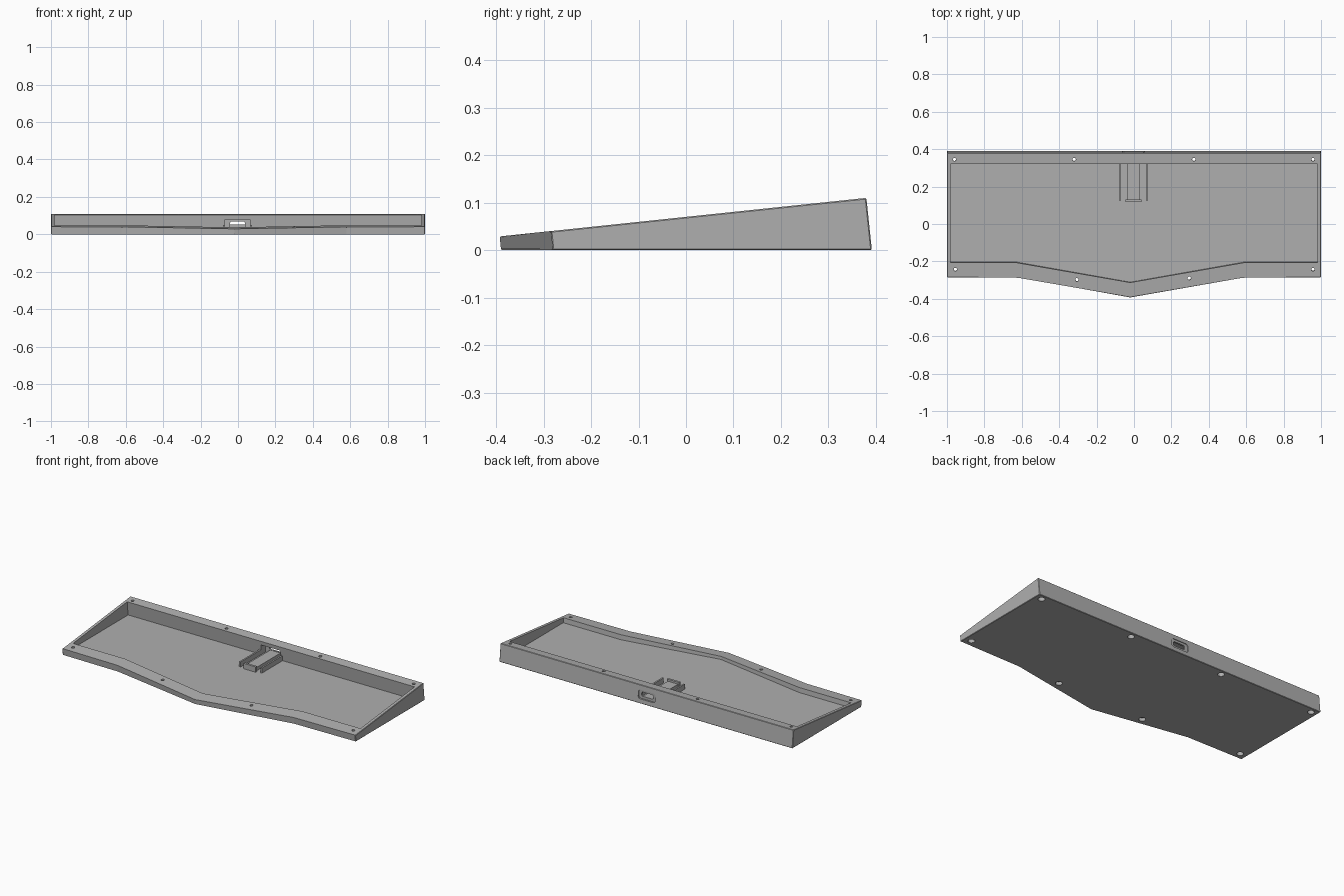
import bpy, bmesh, math
from mathutils import Vector

cube = bpy.data.objects.get("Cube")
if cube:
    bpy.data.objects.remove(cube, do_unlink=True)

TILT = math.radians(6)
NORMAL = Vector((0, -math.sin(TILT), math.cos(TILT)))
FLOOR = 0.019
MID = -0.003   # centre of the port

grey = bpy.data.materials.new("body grey")
grey.use_nodes = True
grey.diffuse_color = (0.43, 0.43, 0.43, 1)
grey.node_tree.nodes["Principled BSDF"].inputs["Base Color"].default_value = (0.43, 0.43, 0.43, 1)


def finish(name, bm):
    bmesh.ops.recalc_face_normals(bm, faces=bm.faces)
    mesh = bpy.data.meshes.new(name)
    bm.to_mesh(mesh)
    bm.free()
    mesh.materials.append(grey)
    obj = bpy.data.objects.new(name, mesh)
    bpy.context.collection.objects.link(obj)
    return obj


def tilted_prism(name, outline, lift, low, bevel=0):
    """Prism square to the sloped top plane, ending at height low."""
    bm = bmesh.new()
    top, bottom = [], []
    for x, y in outline:
        p = Vector((x, y, 0.11 - math.tan(TILT) * (0.38 - y)))
        top.append(bm.verts.new(p + NORMAL * lift))
        bottom.append(bm.verts.new(p - NORMAL * ((p.z - low) / NORMAL.z)))
    bm.faces.new(top)
    bm.faces.new(bottom[::-1])
    for i in range(len(top)):
        j = (i + 1) % len(top)
        bm.faces.new((top[i], bottom[i], bottom[j], top[j]))
    if bevel:
        bmesh.ops.bevel(bm, geom=bm.edges[:], offset=bevel, segments=1, affect='EDGES')
    return finish(name, bm)


def box(name, lo, hi, corner=0):
    """Box between two corners, optionally with its y-direction edges cut."""
    bm = bmesh.new()
    bmesh.ops.create_cube(bm, size=1)
    for v in bm.verts:
        v.co = Vector([(a + b) / 2 + c * (b - a) for a, b, c in zip(lo, hi, v.co)])
    if corner:
        edges = [e for e in bm.edges
                 if abs(e.verts[0].co.y - e.verts[1].co.y) > 1e-5]
        bmesh.ops.bevel(bm, geom=edges, offset=corner, segments=2,
                        profile=0.5, affect='EDGES')
    return finish(name, bm)


def circle(cx, cy, r, n=24):
    return [(cx + r * math.cos(math.tau * i / n), cy + r * math.sin(math.tau * i / n))
            for i in range(n)]


def outline(side, back, front, shoulder, point):
    """Rectangle whose front edge runs out to a shallow point."""
    return [(-side, back), (-side, front), (-0.02 - shoulder, front), (-0.02, point),
            (-0.02 + shoulder, front), (side, front), (side, back)]


# Wedge body and the pieces cut from it
case = tilted_prism("case", outline(1, 0.38, -0.285, 0.6, -0.393), 0, 0, 0.0025)
cutters = [tilted_prism("cavity_cutter",
                        outline(0.98, 0.32, -0.207, 0.607, -0.313), 0.05, FLOOR)]

# Port: inside notch, outside recess, slot between them
cutters += [
    box("notch_cutter", (MID - 0.067, 0.29, FLOOR), (MID + 0.067, 0.368, 0.08)),
    box("recess_cutter", (MID - 0.058, 0.379, 0.027), (MID + 0.058, 0.45, 0.081), 0.012),
    box("slot_cutter", (MID - 0.04, 0.35, 0.042), (MID + 0.04, 0.45, 0.068), 0.008),
]

# Screw holes with wide sockets from below
spots = [(x, 0.345) for x in (-0.96, -0.32, 0.32, 0.957)]
spots += [(-0.955, -0.243), (0.957, -0.243), (-0.305, -0.298), (0.295, -0.29)]
for x, y in spots:
    cutters.append(tilted_prism("hole_cutter", circle(x, y, 0.009), 0.02, -0.02))
    cutters.append(tilted_prism("socket_cutter", circle(x, y, 0.019), -0.018, -0.02))

for cutter in cutters:
    cutter.hide_render = True
    mod = case.modifiers.new(cutter.name, 'BOOLEAN')
    mod.operation = 'DIFFERENCE'
    mod.solver = 'EXACT'
    mod.object = cutter

# Bake the cuts, then drop the cutters
bpy.context.view_layer.update()
baked = bpy.data.meshes.new_from_object(
    case.evaluated_get(bpy.context.evaluated_depsgraph_get()))
case.modifiers.clear()
case.data = baked
case.data.materials.clear()
case.data.materials.append(grey)
for cutter in cutters:
    bpy.data.objects.remove(cutter, do_unlink=True)

# Circuit board holder behind the port
base = FLOOR - 0.002
box("board_platform", (MID - 0.035, 0.13, base), (MID + 0.035, 0.37, 0.04))
box("board_stop", (MID - 0.042, 0.117, base), (MID + 0.042, 0.131, 0.052))
for name, sign in (("right_rail", -1), ("left_rail", 1)):
    xs = sorted((MID + sign * 0.067, MID + sign * 0.077))
    box(name, (xs[0], 0.126, base), (xs[1], 0.33, 0.05))
